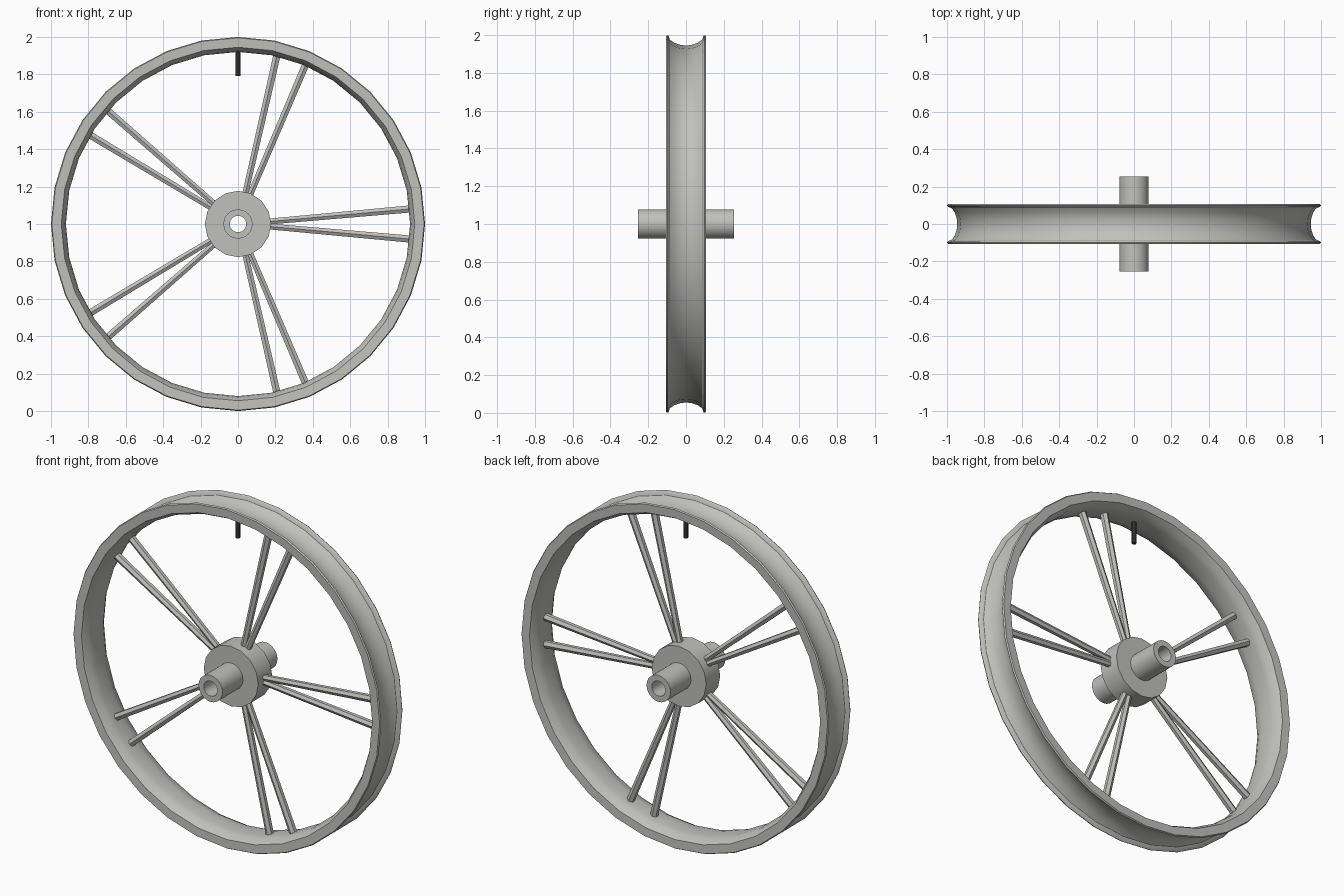
import bpy, bmesh, math
from mathutils import Vector

if "Cube" in bpy.data.objects:
    bpy.data.objects.remove(bpy.data.objects["Cube"])

CENTRE = Vector((0, 0, 1))


def material(name, rgb):
    m = bpy.data.materials.new(name)
    m.diffuse_color = (*rgb, 1)
    m.use_nodes = True
    m.node_tree.nodes["Principled BSDF"].inputs["Base Color"].default_value = m.diffuse_color
    return m


GREY = material("light_grey", (0.53, 0.53, 0.51))
BLACK = material("black", (0.025, 0.025, 0.025))


def finish(name, bm, mat, angle=35):
    bmesh.ops.recalc_face_normals(bm, faces=bm.faces)
    mesh = bpy.data.meshes.new(name)
    bm.to_mesh(mesh)
    bm.free()
    ob = bpy.data.objects.new(name, mesh)
    bpy.context.collection.objects.link(ob)
    mesh.materials.append(mat)
    bpy.ops.object.select_all(action='DESELECT')
    ob.select_set(True)
    bpy.context.view_layer.objects.active = ob
    bpy.ops.object.shade_smooth_by_angle(angle=math.radians(angle))
    return ob


def revolve(name, profile, sides, mat):
    """Sweep a closed (radius, y) outline around the axle."""
    bm = bmesh.new()
    rings = []
    for i in range(sides):
        a = 2 * math.pi * i / sides
        rings.append([bm.verts.new(CENTRE + Vector((r * math.cos(a), y, r * math.sin(a))))
                      for r, y in profile])
    n = len(profile)
    for i in range(sides):
        p, q = rings[i], rings[(i + 1) % sides]
        for j in range(n):
            k = (j + 1) % n
            bm.faces.new((p[j], p[k], q[k], q[j]))
    return finish(name, bm, mat)


def rod(bm, a, b, ra, rb, sides):
    """Tapered rod from a to b, with one corner facing the front."""
    d = (b - a).normalized()
    front = Vector((0, -1, 0))
    side = d.cross(front)
    ends = []
    for p, r in ((a, ra), (b, rb)):
        ends.append([bm.verts.new(p + r * (front * math.cos(t) + side * math.sin(t)))
                     for t in (2 * math.pi * i / sides for i in range(sides))])
    for i in range(sides):
        j = (i + 1) % sides
        bm.faces.new((ends[0][i], ends[0][j], ends[1][j], ends[1][i]))
    bm.faces.new(ends[0])
    bm.faces.new(ends[1])


def polar(r, degrees):
    a = math.radians(degrees)
    return CENTRE + Vector((r * math.cos(a), 0, r * math.sin(a)))


# Rim: lipped edges, hollow outer groove, inner face bulging toward the hub
half = [(0.945, 0.0), (0.948, 0.03), (0.958, 0.06), (0.975, 0.085),
        (0.995, 0.092), (1.0, 0.098), (0.995, 0.106),
        (0.945, 0.104), (0.926, 0.07), (0.92, 0.035)]
inner = [(0.92, 0.0)]
profile = half + inner + [(r, -y) for r, y in reversed(half[1:])]
revolve("rim", profile, 32, GREY)

# Hub drum and hollow axle
revolve("hub", [(0.045, -0.065), (0.177, -0.065), (0.177, 0.065), (0.045, 0.065)], 16, GREY)
revolve("axle", [(0.044, -0.255), (0.078, -0.255), (0.078, 0.255), (0.044, 0.255)], 24, GREY)

# Five pairs of spokes, spreading toward the rim
bm = bmesh.new()
for pair in range(5):
    for s in (-1, 1):
        rod(bm, polar(0.16, pair * 72 + s * 4.5), polar(0.927, pair * 72 + s * 5),
            0.018, 0.022, 6)
finish("spokes", bm, GREY)

# Valve stem at the top of the rim
bm = bmesh.new()
rod(bm, polar(0.79, 90), polar(0.93, 90), 0.0125, 0.0125, 8)
finish("valve_stem", bm, BLACK, 50)
